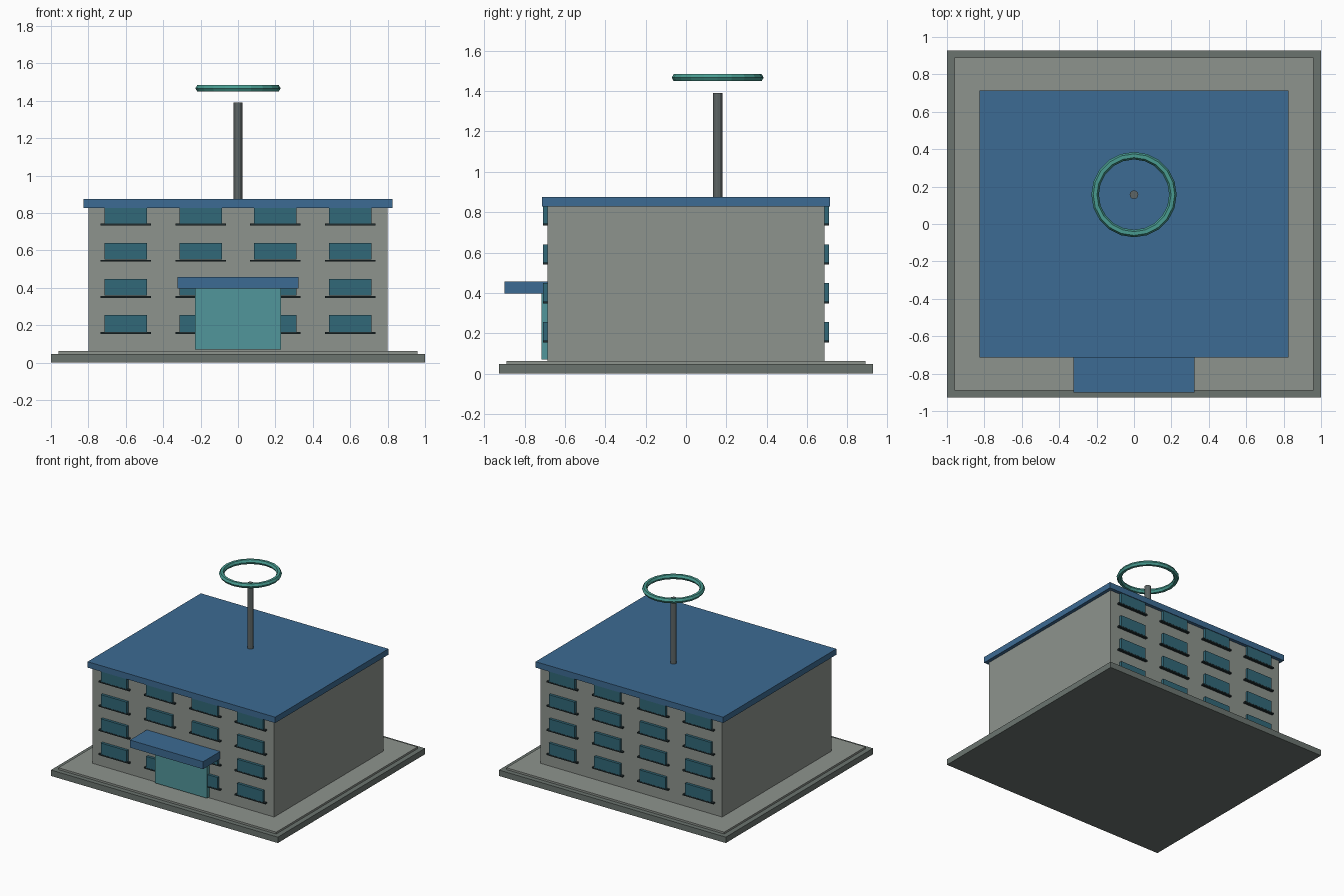
import bpy

if "Cube" in bpy.data.objects:
    bpy.data.objects.remove(bpy.data.objects["Cube"])


def material(name, color):
    m = bpy.data.materials.new(name)
    m.diffuse_color = (*color, 1)
    m.use_nodes = True
    m.node_tree.nodes["Principled BSDF"].inputs["Base Color"].default_value = m.diffuse_color
    return m


WALL = material("wall_grey", (0.27, 0.296, 0.27))
SLAB = material("slab_grey", (0.147, 0.175, 0.159))
ROOF = material("roof_blue", (0.046, 0.147, 0.292))
GLASS = material("window_teal", (0.031, 0.138, 0.188))
DOOR = material("door_teal", (0.083, 0.305, 0.328))
RING = material("ring_teal", (0.065, 0.33, 0.28))
MAST = material("mast_grey", (0.11, 0.13, 0.13))
DARK = material("sill_dark", (0.015, 0.027, 0.03))


def finish(name, mat):
    o = bpy.context.object
    o.name = name
    o.data.materials.append(mat)
    return o


def box(name, x, y, z, mat):
    """Box from (min, max) ranges on each axis."""
    r = (x, y, z)
    bpy.ops.mesh.primitive_cube_add(size=1, location=[(a + b) / 2 for a, b in r])
    bpy.context.object.scale = [b - a for a, b in r]
    bpy.ops.object.transform_apply(location=False, rotation=False, scale=True)
    return finish(name, mat)


# Stepped base, main block and roof slab
box("base_slab", (-1, 1), (-0.927, 0.927), (0, 0.047), SLAB)
box("base_step", (-0.96, 0.96), (-0.89, 0.89), (0.047, 0.062), WALL)
box("building_body", (-0.8, 0.8), (-0.687, 0.687), (0.062, 0.828), WALL)
box("roof_slab", (-0.827, 0.827), (-0.713, 0.713), (0.828, 0.875), ROOF)

# Entrance door and canopy
box("entrance_door", (-0.229, 0.229), (-0.717, -0.68), (0.07, 0.397), DOOR)
box("entrance_canopy", (-0.323, 0.323), (-0.9, -0.68), (0.397, 0.457), ROOF)

# Window grid with sills, on the front and back walls
for side, s in (("front", -1), ("back", 1)):
    for row in range(4):
        for col in range(4):
            x = -0.6 + 0.4 * col
            z = 0.165 + 0.193 * row
            tag = f"{side}_{row + 1}_{col + 1}"
            depth = sorted((s * 0.675, s * 0.708))
            box("window_" + tag, (x - 0.114, x + 0.114), depth,
                (z, min(z + 0.09, 0.83)), GLASS)
            box("window_sill_" + tag, (x - 0.135, x + 0.135), depth,
                (z - 0.011, z - 0.001), DARK)

# Roof mast and floating ring
bpy.ops.mesh.primitive_cylinder_add(vertices=12, radius=0.023, depth=0.52,
                                    location=(0, 0.157, 1.131))
finish("roof_mast", MAST)
bpy.ops.mesh.primitive_torus_add(major_segments=20, minor_segments=6,
                                 major_radius=0.208, minor_radius=0.02,
                                 location=(0, 0.157, 1.467))
finish("mast_ring", RING)
